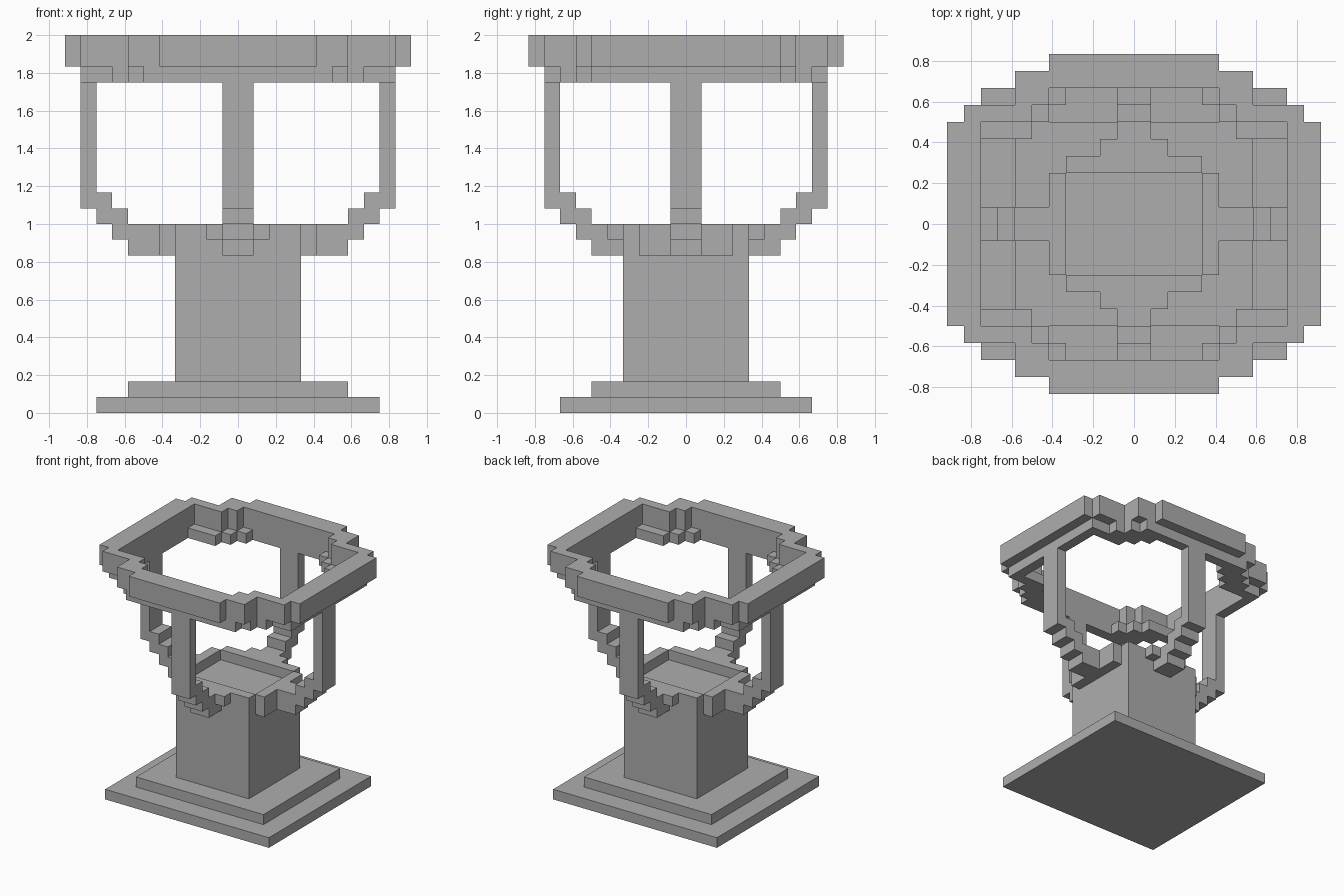
import bpy
import bmesh
from mathutils import Vector

cube = bpy.data.objects.get("Cube")
if cube:
    bpy.data.objects.remove(cube, do_unlink=True)

U = 1 / 12  # block size

stone = bpy.data.materials.new("grey_stone")
stone.use_nodes = True
GREY = (0.42, 0.42, 0.42, 1)
stone.diffuse_color = GREY
bsdf = stone.node_tree.nodes["Principled BSDF"]
bsdf.inputs["Base Color"].default_value = GREY
bsdf.inputs["Roughness"].default_value = 0.9


def add_box(bm, x, y, z):
    """Add a box from (low, high) ranges given in blocks."""
    lo, hi = Vector((x[0], y[0], z[0])), Vector((x[1], y[1], z[1]))
    for v in bmesh.ops.create_cube(bm, size=1)["verts"]:
        v.co = U * Vector([(a + b) / 2 + c * (b - a)
                           for a, b, c in zip(lo, hi, v.co)])


def flip(r, s):
    return r if s > 0 else (-r[1], -r[0])


def build(name, boxes, mirror_x=False, mirror_y=False):
    bm = bmesh.new()
    for x, y, z in boxes:
        for sx in ((1, -1) if mirror_x else (1,)):
            for sy in ((1, -1) if mirror_y else (1,)):
                add_box(bm, flip(x, sx), flip(y, sy), z)
    mesh = bpy.data.meshes.new(name)
    bm.to_mesh(mesh)
    bm.free()
    mesh.materials.append(stone)
    ob = bpy.data.objects.new(name, mesh)
    bpy.context.collection.objects.link(ob)
    return ob


def mid(h):
    return (-h, h)


# Plinth and pillar
build("base_slab", [(mid(9), mid(8), (0, 1))])
build("base_step", [(mid(7), mid(6), (1, 2))])
build("pillar", [(mid(4), mid(4), (2, 11))])

# Raised rim round the pillar top
build("rim_sides", [((4, 5), mid(3), (10, 12))], mirror_x=True)
build("rim_ends", [(mid(4), (3, 4), (11, 12)),
                   (mid(2), (4, 5), (11, 12))], mirror_y=True)

# Stepped arms rising into uprights: (start, end, bottom, top)
for name, reach, root in (("side", 10, 5), ("end", 9, 4)):
    steps = [(root, reach - 3, 10, 11 if root == 4 else 12),
             (reach - 3, reach - 2, 11, 13),
             (reach - 2, reach - 1, 12, 14),
             (reach - 1, reach, 13, 21)]
    if name == "side":
        build("side_arms", [((a, b), mid(1), (c, d)) for a, b, c, d in steps],
              mirror_x=True)
    else:
        steps.append((5, 6, 11, 12))
        build("end_arms", [(mid(1), (a, b), (c, d)) for a, b, c, d in steps],
              mirror_y=True)

# Lower crown ring: stepped corners between straight bars
LOW = (21, 22)
build("lower_ring_sides", [((9, 10), mid(5), LOW)], mirror_x=True)
build("lower_ring_ends", [(mid(6), (8, 9), LOW)], mirror_y=True)
build("lower_ring_corners", [((6, 10), (5, 6), LOW),
                             ((5, 8), (6, 7), LOW),
                             ((4, 7), (7, 8), LOW)], True, True)

# Upper crown ring
HIGH = (22, 24)
build("upper_ring_sides", [((9, 11), mid(6), HIGH)], mirror_x=True)
build("upper_ring_ends", [(mid(5), (8, 10), HIGH)], mirror_y=True)
build("upper_ring_corners", [((6, 10), (6, 7), HIGH),
                             ((5, 7), (7, 9), HIGH)], True, True)
